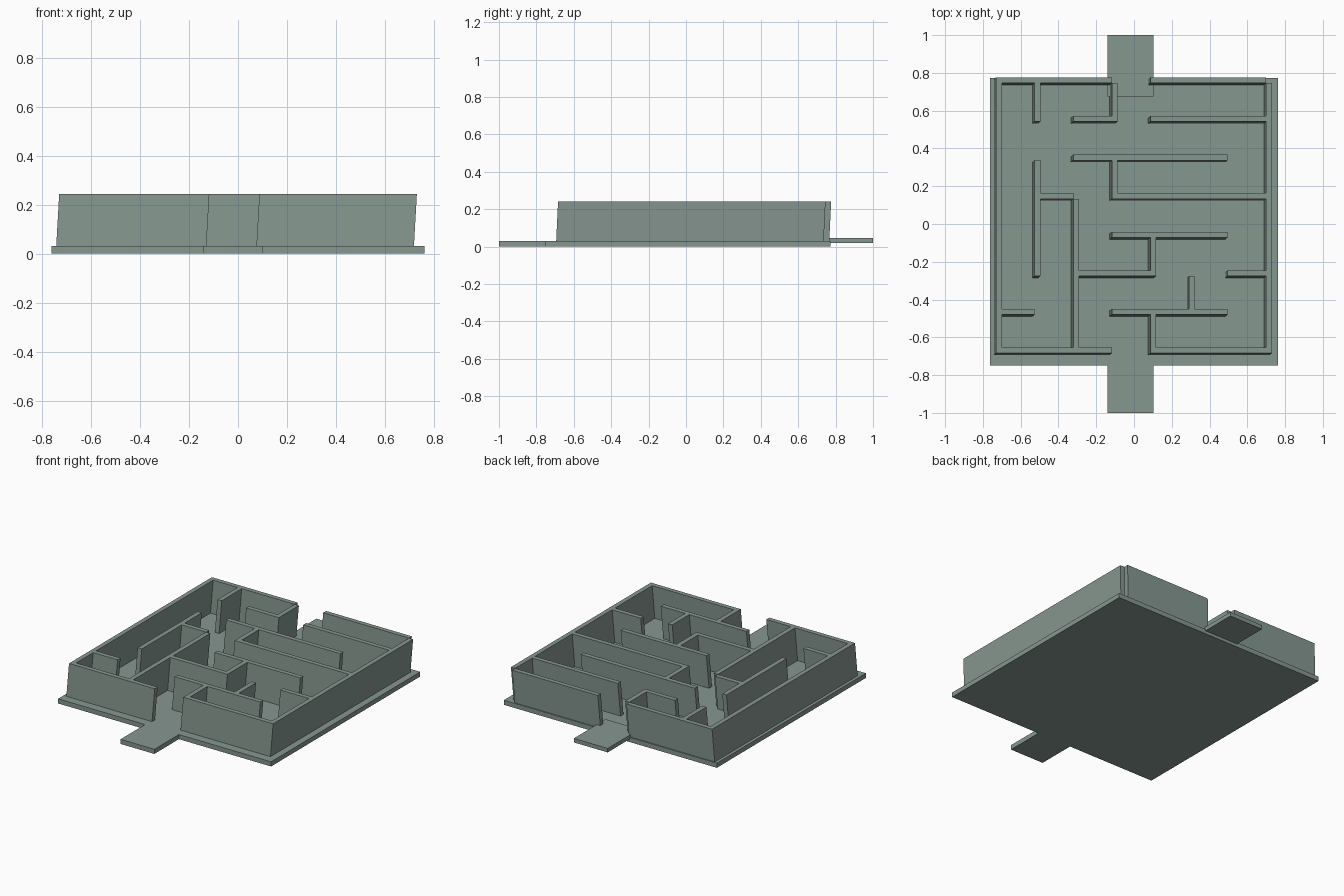
import bpy, bmesh

if "Cube" in bpy.data.objects:
    bpy.data.objects.remove(bpy.data.objects["Cube"])

STEP, T = 0.2043, 0.03          # maze cell size, wall thickness
X0, Y0 = -0.73, -0.684          # grid origin measured at the wall tops
Z0, Z1 = 0.03, 0.242            # wall bottom and top
LEAN = (0.012, 0.010)           # the walls lean slightly toward +x, +y

stone = bpy.data.materials.new("dark_stone")
stone.diffuse_color = (0.24, 0.31, 0.28, 1)
stone.use_nodes = True
stone.node_tree.nodes["Principled BSDF"].inputs["Base Color"].default_value = stone.diffuse_color


def make_prism(name, x0, x1, y0, y1, z0, z1, lean=(0, 0)):
    bm = bmesh.new()
    corners = [(x0, y0), (x1, y0), (x1, y1), (x0, y1)]
    low = [bm.verts.new((x - lean[0], y - lean[1], z0)) for x, y in corners]
    top = [bm.verts.new((x, y, z1)) for x, y in corners]
    bm.faces.new(low[::-1])
    bm.faces.new(top)
    for i in range(4):
        j = (i + 1) % 4
        bm.faces.new((low[i], low[j], top[j], top[i]))
    mesh = bpy.data.meshes.new(name)
    bm.to_mesh(mesh)
    bm.free()
    mesh.materials.append(stone)
    obj = bpy.data.objects.new(name, mesh)
    bpy.context.collection.objects.link(obj)
    return obj


# Floor slab and the two ramps at entrance and exit
make_prism("floor", -0.762, 0.762, -0.75, 0.773, 0, 0.03)
make_prism("entrance_ramp", -0.14, 0.102, -1.0, -0.75, 0, 0.03)
make_prism("exit_ramp", -0.14, 0.102, 0.675, 1.0, 0.02, 0.046)

# Walls along x: row -> (start column, end column)
rows = {0: [(0, 3), (4, 7)], 1: [(0, 1), (3, 6)], 2: [(2, 4), (6, 7)],
        3: [(3, 6)], 4: [(1, 2), (3, 7)], 5: [(2, 6)],
        6: [(2, 3), (4, 7)], 7: [(0, 3), (4, 7)]}
for r, spans in rows.items():
    for a, b in spans:
        y = Y0 + r * STEP
        make_prism(f"wall_row_{r}", X0 + a * STEP, X0 + b * STEP,
                   y, y + T, Z0, Z1, LEAN)

# Walls along y: column -> (start row, end row)
columns = {0: [(0, 7)], 1: [(2, 5), (6, 7)], 2: [(0, 4)], 3: [(4, 5), (6, 7)],
           4: [(0, 1), (2, 3)], 5: [(1, 2)], 7: [(0, 7)]}
for c, spans in columns.items():
    for a, b in spans:
        x = X0 + c * STEP
        make_prism(f"wall_column_{c}", x, x + T,
                   Y0 + a * STEP, Y0 + b * STEP, Z0, Z1, LEAN)
